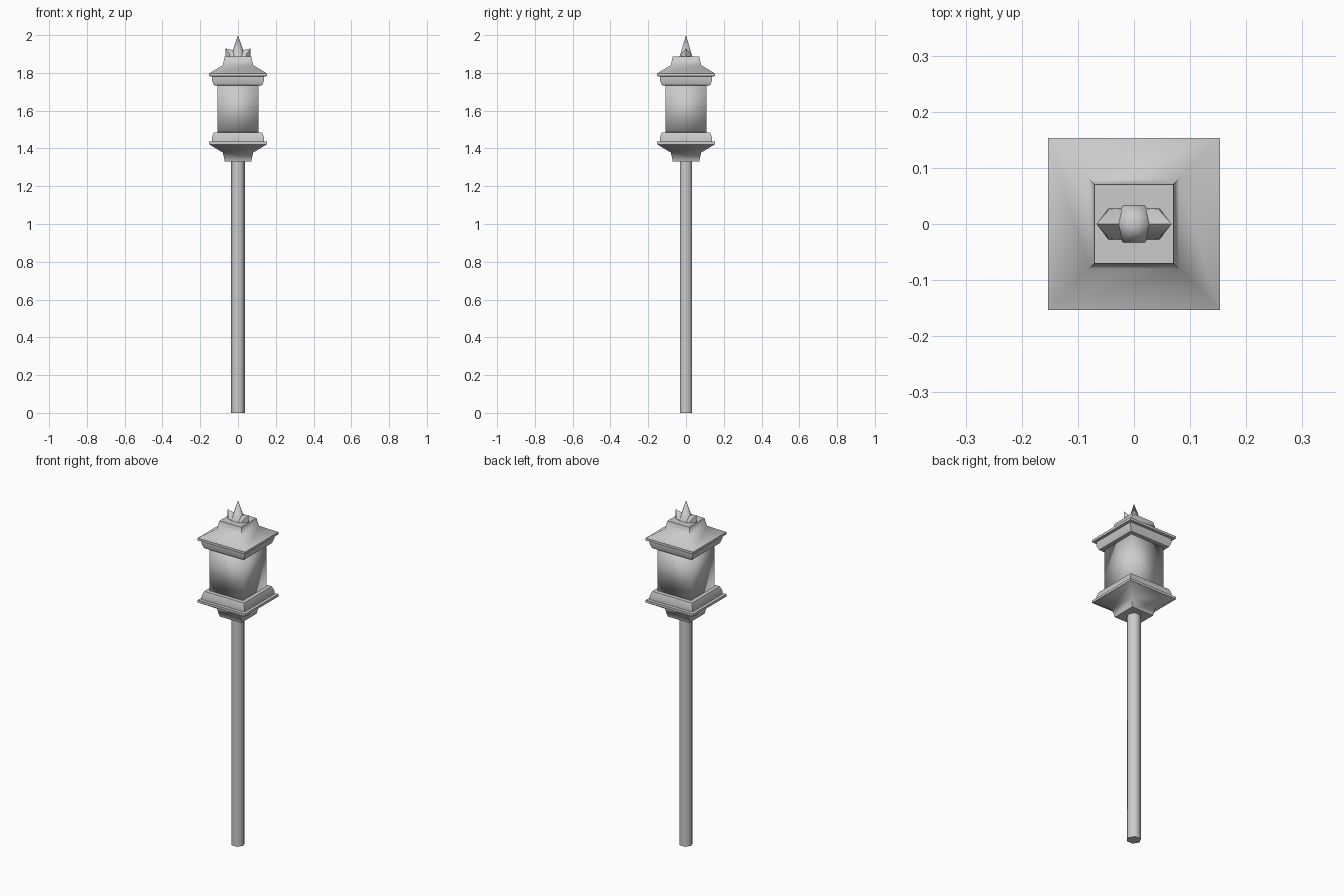
import bpy, bmesh, math

if "Cube" in bpy.data.objects:
    bpy.data.objects.remove(bpy.data.objects["Cube"])


def finish(name, bm, angle):
    bmesh.ops.recalc_face_normals(bm, faces=bm.faces)
    me = bpy.data.meshes.new(name)
    bm.to_mesh(me)
    bm.free()
    ob = bpy.data.objects.new(name, me)
    bpy.context.collection.objects.link(ob)
    bpy.ops.object.select_all(action='DESELECT')
    ob.select_set(True)
    bpy.context.view_layer.objects.active = ob
    bpy.ops.object.shade_smooth_by_angle(angle=math.radians(angle))
    return ob


def loft_square(name, profile, angle):
    """Stack square rings given as (half width, z) and cap both ends."""
    bm = bmesh.new()
    rings = [[bm.verts.new((sx * r, sy * r, z))
              for sx, sy in ((-1, -1), (1, -1), (1, 1), (-1, 1))]
             for r, z in profile]
    for a, b in zip(rings, rings[1:]):
        for i in range(4):
            j = (i + 1) % 4
            bm.faces.new((a[i], a[j], b[j], b[i]))
    bm.faces.new(rings[0][::-1])
    bm.faces.new(rings[-1])
    return finish(name, bm, angle)


def hex_column(name, r1, r2, z1, z2, angle):
    """Six-sided cone or prism with corners on the x axis."""
    bm = bmesh.new()
    prof = [(math.cos(k * math.pi / 3), math.sin(k * math.pi / 3)) for k in range(6)]
    low = [bm.verts.new((r1 * c, r1 * s, z1)) for c, s in prof]
    bm.faces.new(low[::-1])
    if r2:
        top = [bm.verts.new((r2 * c, r2 * s, z2)) for c, s in prof]
        bm.faces.new(top)
    else:
        tip = bm.verts.new((0, 0, z2))
    for i in range(6):
        j = (i + 1) % 6
        if r2:
            bm.faces.new((low[i], low[j], top[j], top[i]))
        else:
            bm.faces.new((low[i], low[j], tip))
    return finish(name, bm, angle)


# post
hex_column("post", 0.038, 0.038, 0, 1.34, 65)

# lantern base, and the roof as its mirror image about the lantern's middle
MID = 1.6095
cap = [(0.07, 1.331), (0.08, 1.378), (0.153, 1.422), (0.153, 1.436),
       (0.138, 1.438), (0.138, 1.457), (0.128, 1.484), (0.106, 1.486)]
loft_square("lantern_base", cap, 50)
loft_square("lantern_roof", [(r, 2 * MID - z) for r, z in reversed(cap)], 50)

# square lantern body
loft_square("lantern_body", [(0.108, 1.48), (0.108, 2 * MID - 1.48)], 100)

# finial spike
hex_column("finial_spike", 0.039, 0, 1.886, 2.0, 65)

# pair of side leaves on the finial
for side, name in ((-1, "finial_leaf_left"), (1, "finial_leaf_right")):
    bm = bmesh.new()
    pts = [(0.067, 0, 1.93), (0.067, 0, 1.886), (0, 0, 1.914)]
    for y in (-0.028, 0.028):
        pts += [(0.045, y, 1.886), (0, y, 1.886), (0.045, y * 0.9, 1.9)]
    for x, y, z in pts:
        bm.verts.new((side * x, y, z))
    bmesh.ops.convex_hull(bm, input=bm.verts)
    finish(name, bm, 40)
